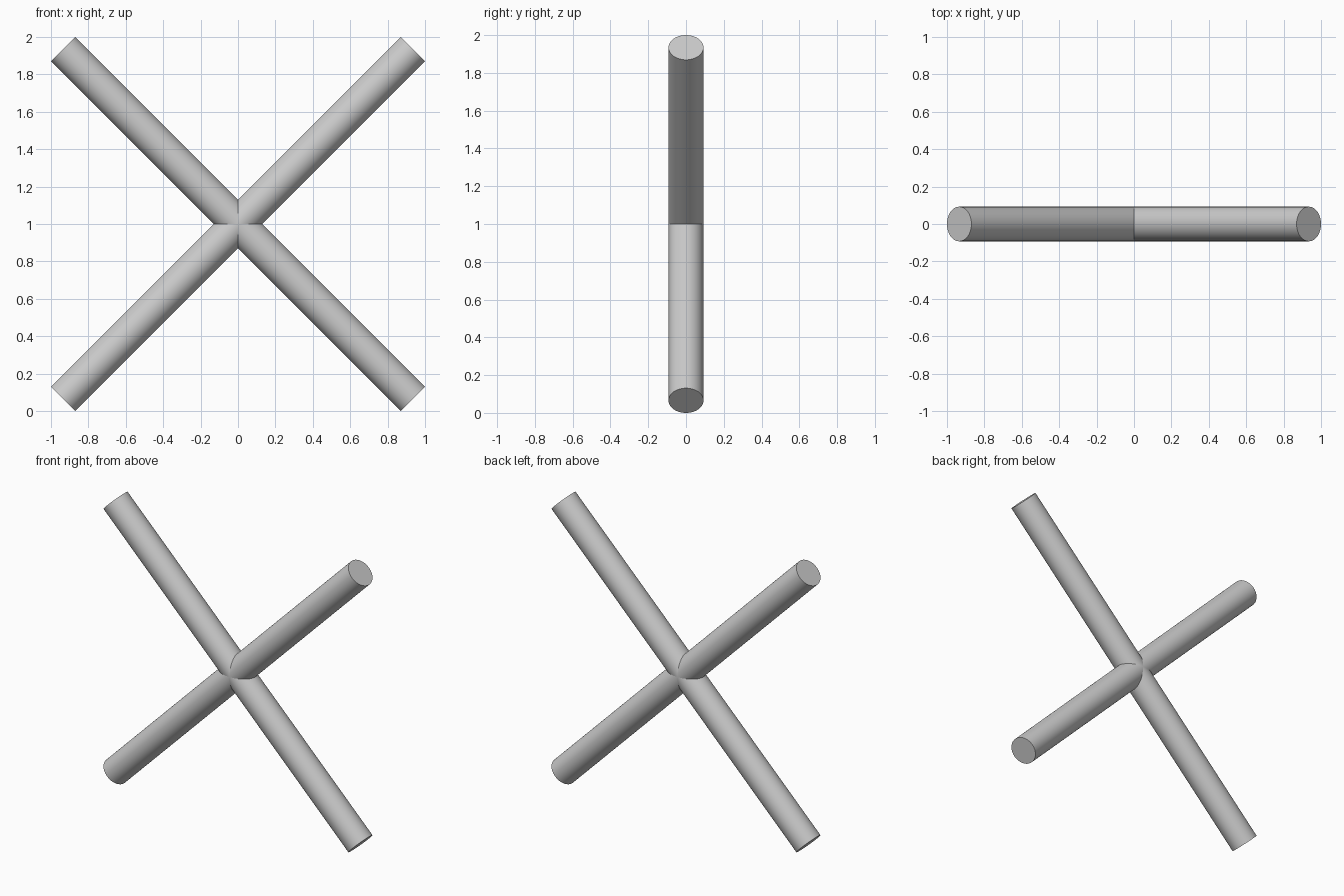
import bpy, math

if "Cube" in bpy.data.objects:
    bpy.data.objects.remove(bpy.data.objects["Cube"])

RADIUS = 0.0925
LENGTH = 2 * (math.sqrt(2) - RADIUS)   # tilted rod then spans exactly 2 units


def rod(name, tilt):
    bpy.ops.mesh.primitive_cylinder_add(
        vertices=64, radius=RADIUS, depth=LENGTH,
        location=(0, 0, 1), rotation=(0, math.radians(tilt), 0))
    obj = bpy.context.object
    obj.name = name
    bpy.ops.object.shade_smooth_by_angle(angle=math.radians(30))
    return obj


# Two equal round rods crossing at right angles
rod("rising_rod", 45)
rod("falling_rod", -45)
